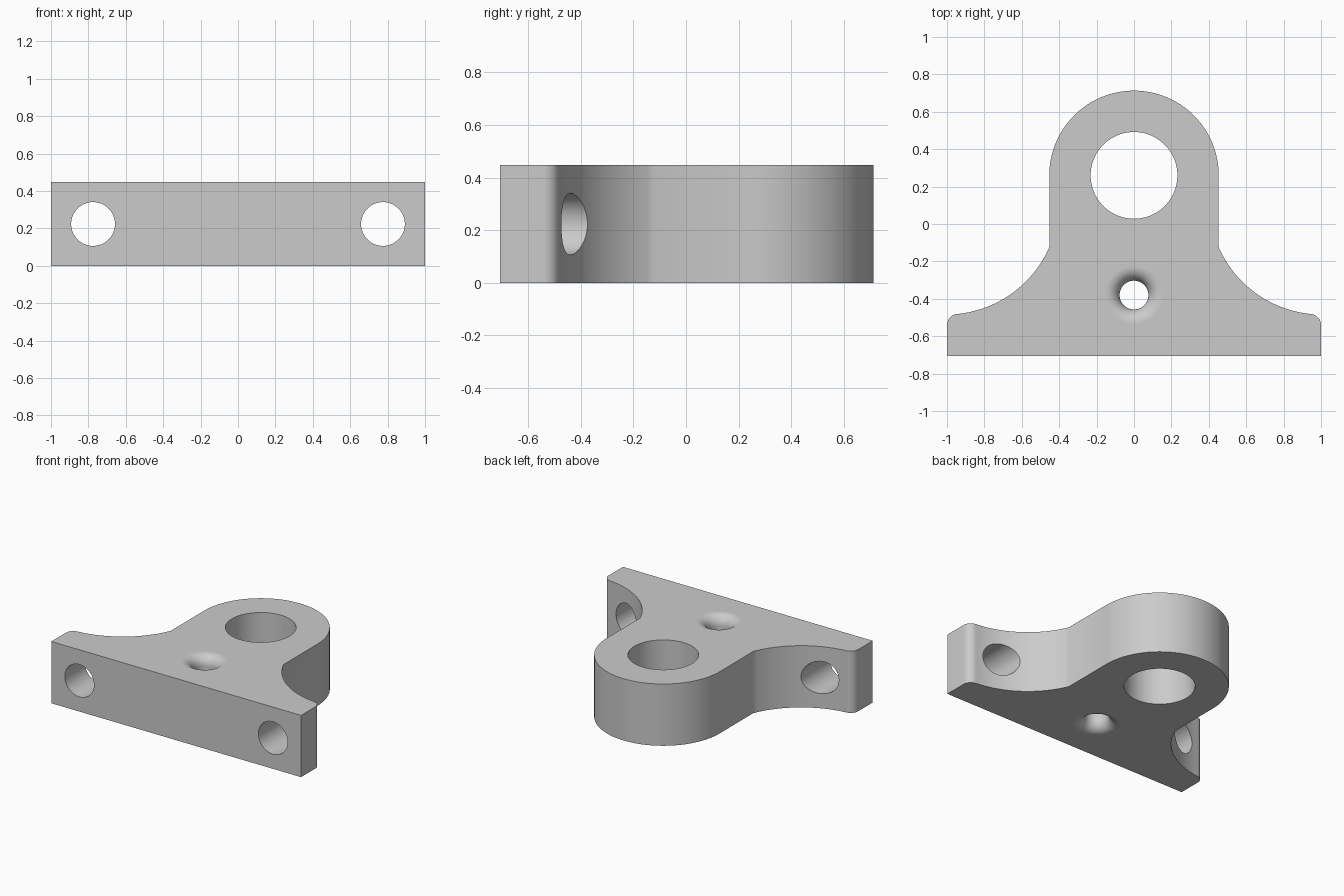
import bpy, bmesh
from math import pi, sin, cos, atan2, sqrt
from mathutils import Matrix

cube = bpy.data.objects.get("Cube")
if cube:
    bpy.data.objects.remove(cube, do_unlink=True)

HEIGHT, FRONT = 0.447, -0.707
HEAD_Y, HEAD_R, BORE_R = 0.26, 0.453, 0.232
BOLT_X, BOLT_R = 0.775, 0.117
PIN_Y, PIN_R, PIN_FLARE = -0.38, 0.077, 0.075
SWEEP_X, SWEEP_Y, SWEEP_R, TIP_R = 1.003, 0.116, 0.6, 0.06

grey = bpy.data.materials.new("plain_grey")
grey.use_nodes = True
colour = (0.6, 0.6, 0.6, 1)
grey.diffuse_color = colour
grey.node_tree.nodes["Principled BSDF"].inputs["Base Color"].default_value = colour


def arc(cx, cy, r, start, end, steps):
    angles = [start + (end - start) * i / steps for i in range(steps + 1)]
    return [(cx + r * cos(a), cy + r * sin(a)) for a in angles]


def to_object(name, bm):
    bmesh.ops.recalc_face_normals(bm, faces=bm.faces[:])
    mesh = bpy.data.meshes.new(name)
    bm.to_mesh(mesh)
    bm.free()
    mesh.materials.append(grey)
    obj = bpy.data.objects.new(name, mesh)
    bpy.context.collection.objects.link(obj)
    return obj


def cylinder(name, radius, depth, matrix):
    bm = bmesh.new()
    bmesh.ops.create_cone(bm, cap_ends=True, segments=96, radius1=radius,
                          radius2=radius, depth=depth, matrix=matrix)
    return to_object(name, bm)


def flared_pin(name):
    # Lathed cutter: narrow waist rounding out to both faces
    lower = arc(PIN_R + PIN_FLARE, PIN_FLARE, PIN_FLARE, 1.5 * pi, pi, 12)
    upper = [(r, HEIGHT - z) for r, z in reversed(lower)]
    rim = PIN_R + PIN_FLARE
    profile = [(0, -0.1), (rim, -0.1)] + lower + upper + [(rim, HEIGHT + 0.1), (0, HEIGHT + 0.1)]
    bm = bmesh.new()
    verts = [bm.verts.new((r, PIN_Y, z)) for r, z in profile]
    edges = [bm.edges.new(pair) for pair in zip(verts, verts[1:])]
    bmesh.ops.spin(bm, geom=verts + edges, cent=(0, PIN_Y, 0), axis=(0, 0, 1),
                   angle=2 * pi, steps=64)
    bmesh.ops.remove_doubles(bm, verts=bm.verts[:], dist=0.0001)
    return to_object(name, bm)


# Right-hand outline: rounded tip, concave sweep, then half of the round head
tip_x = 1 - TIP_R
tip_y = SWEEP_Y - sqrt((SWEEP_R + TIP_R) ** 2 - (SWEEP_X - tip_x) ** 2)
tangent = atan2(SWEEP_Y - tip_y, SWEEP_X - tip_x)
waist_y = SWEEP_Y - sqrt(SWEEP_R ** 2 - (SWEEP_X - HEAD_R) ** 2)
waist = atan2(waist_y - SWEEP_Y, HEAD_R - SWEEP_X)
half = [(1, FRONT)]
half += arc(tip_x, tip_y, TIP_R, 0, tangent, 10)
half += arc(SWEEP_X, SWEEP_Y, SWEEP_R, tangent - pi, waist, 24)[1:]
half += arc(0, HEAD_Y, HEAD_R, 0, pi / 2, 32)
outline = half + [(-x, y) for x, y in reversed(half[:-1])]

# Bracket body
bm = bmesh.new()
base = bm.faces.new([bm.verts.new((x, y, 0)) for x, y in outline])
raised = bmesh.ops.extrude_face_region(bm, geom=[base])["geom"]
bmesh.ops.translate(bm, vec=(0, 0, HEIGHT),
                    verts=[v for v in raised if isinstance(v, bmesh.types.BMVert)])
body = to_object("bracket_body", bm)

# Holes
cutters = [cylinder("head_bore_cutter", BORE_R, 2, Matrix.Translation((0, HEAD_Y, 0))),
           flared_pin("pin_hole_cutter")]
for side, x in (("left", BOLT_X), ("right", -BOLT_X)):
    turn = Matrix.Translation((x, 0, HEIGHT / 2)) @ Matrix.Rotation(pi / 2, 4, "X")
    cutters.append(cylinder(side + "_bolt_hole_cutter", BOLT_R, 3, turn))

bpy.ops.object.select_all(action="DESELECT")
bpy.context.view_layer.objects.active = body
body.select_set(True)
for cutter in cutters:
    cut = body.modifiers.new(cutter.name, "BOOLEAN")
    cut.operation, cut.solver, cut.object = "DIFFERENCE", "EXACT", cutter
    bpy.ops.object.modifier_apply(modifier=cut.name)
    bpy.data.objects.remove(cutter, do_unlink=True)

# Smooth curved walls, flat top and underside
bpy.ops.object.shade_smooth_by_angle(angle=pi / 6)
for face in body.data.polygons:
    if abs(face.normal.z) > 0.9999:
        face.use_smooth = False
